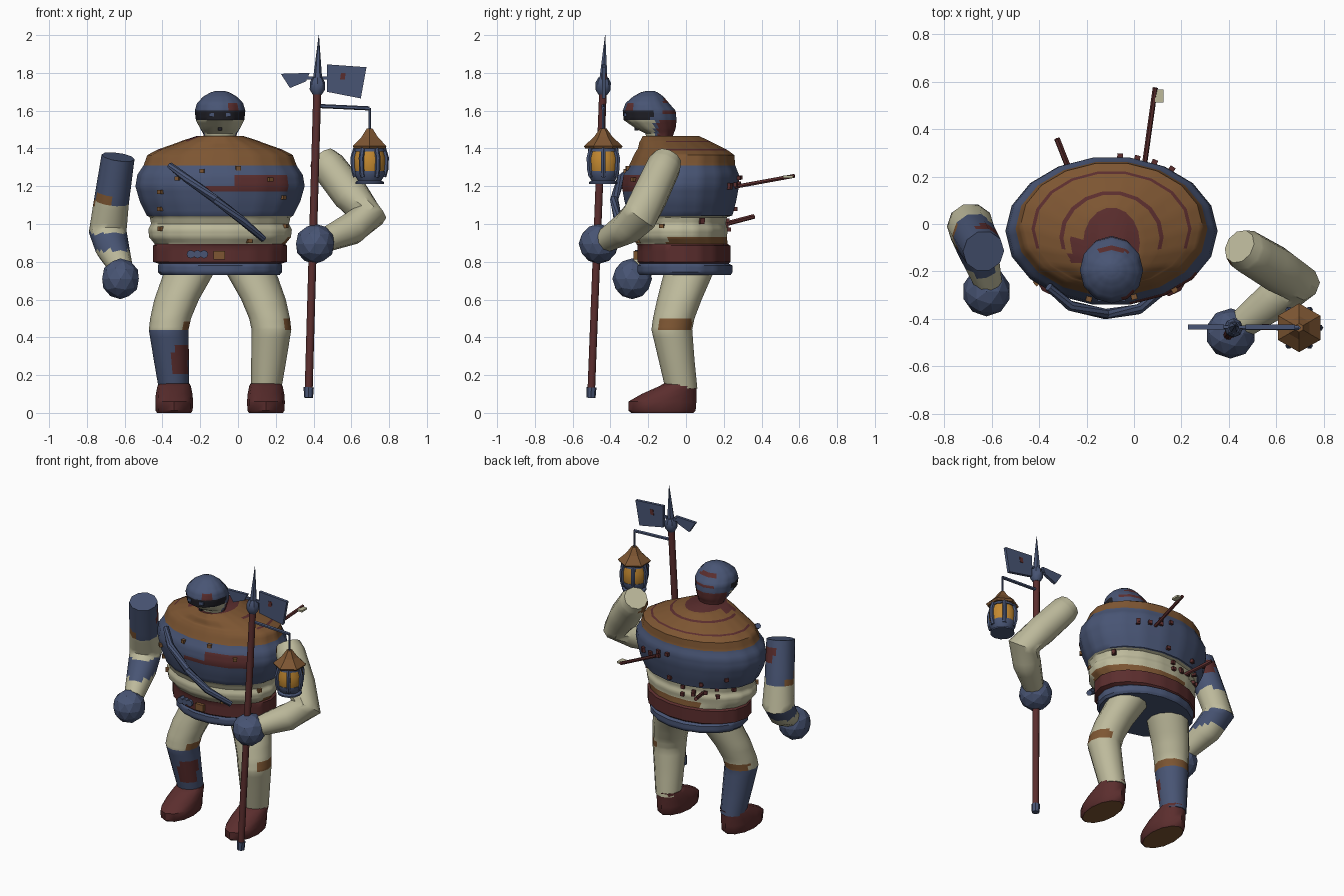
import bpy, math, random
from mathutils import Vector as V

cube = bpy.data.objects.get("Cube")
if cube:
    bpy.data.objects.remove(cube, do_unlink=True)

PALETTE = {
    "navy": (0.065, 0.09, 0.175), "brown": (0.205, 0.092, 0.032),
    "cream": (0.51, 0.49, 0.33), "maroon": (0.105, 0.027, 0.027),
    "amber": (0.55, 0.25, 0.03), "black": (0.014, 0.014, 0.02)}
MATS = {}
for key, rgb in PALETTE.items():
    m = bpy.data.materials.new(key)
    m.use_nodes = True
    m.diffuse_color = (*rgb, 1)
    m.node_tree.nodes["Principled BSDF"].inputs["Base Color"].default_value = (*rgb, 1)
    MATS[key] = m


def build(name, verts, faces, rule, smooth=True):
    """Make an object; rule is a colour name or a function of the face centre."""
    me = bpy.data.meshes.new(name)
    me.from_pydata([tuple(v) for v in verts], [], faces)
    slots = []
    for p in me.polygons:
        col = rule(p.center) if callable(rule) else rule
        if col not in slots:
            slots.append(col)
            me.materials.append(MATS[col])
        p.material_index = slots.index(col)
        p.use_smooth = smooth
    if smooth:
        me.set_sharp_from_angle(angle=math.radians(40))
    ob = bpy.data.objects.new(name, me)
    bpy.context.collection.objects.link(ob)
    return ob


def loft(name, rings, rule, across=1, smooth=True):
    """Skin a stack of equal rings, with extra straight rows between them."""
    rows = []
    for a, b in zip(rings, rings[1:]):
        rows += [[p.lerp(q, i / across) for p, q in zip(a, b)] for i in range(across)]
    rows.append(rings[-1])
    n = len(rows[0])
    faces = [(r*n + i, r*n + (i+1) % n, (r+1)*n + (i+1) % n, (r+1)*n + i)
             for r in range(len(rows) - 1) for i in range(n)]
    faces += [tuple(reversed(range(n))), tuple((len(rows)-1)*n + i for i in range(n))]
    return build(name, [v for r in rows for v in r], faces, rule, smooth)


def ring(c, rx, ry, sides, sub=1, turn=0.0):
    """Level oval with straight sides, each split into sub pieces."""
    pts = [V((c[0] + rx*math.cos(turn + math.tau*i/sides),
              c[1] + ry*math.sin(turn + math.tau*i/sides), c[2])) for i in range(sides)]
    return [p.lerp(pts[(i+1) % sides], k/sub) for i, p in enumerate(pts) for k in range(sub)]


def tube(name, path, rule, sides=12, across=1, sub=1, smooth=True):
    """Loft round rings along a path of (point, radius)."""
    pts = [V(p) for p, _ in path]
    rings = []
    for i, (_, r) in enumerate(path):
        a = (pts[i] - pts[i-1]).normalized() if i else V()
        b = (pts[i+1] - pts[i]).normalized() if i + 1 < len(pts) else V()
        q = V((0, 0, 1)).rotation_difference(a + b)
        rings.append([q @ v + pts[i] for v in ring((0, 0, 0), r, r, sides, sub)])
    return loft(name, rings, rule, across, smooth)


def box(name, c, size, col, yaw=0.0):
    rings = []
    for s in (-1, 1):
        rings.append([V((c[0] + x*size[0]/2*math.cos(yaw) - y*size[1]/2*math.sin(yaw),
                         c[1] + x*size[0]/2*math.sin(yaw) + y*size[1]/2*math.cos(yaw),
                         c[2] + s*size[2]/2)) for x, y in ((-1, -1), (1, -1), (1, 1), (-1, 1))])
    return loft(name, rings, col, smooth=False)


def plate(name, outline, y, thick, rule):
    return loft(name, [[V((x, y + s*thick/2, z)) for x, z in outline] for s in (1, -1)],
                rule, across=1, smooth=False)


# Torso: rows of height, half width, half depth, depth centre
CX = -0.095
ROWS = [(.73, .315, .245, -.005), (.745, .328, .255, -.005), (.78, .328, .255, -.005),
        (.79, .325, .24, -.01), (.80, .355, .25, -.01), (.885, .355, .25, -.01),
        (.893, .345, .245, -.02), (.93, .375, .255, -.035), (.97, .38, .26, -.035),
        (1.0, .365, .25, -.035), (1.035, .372, .26, -.04), (1.045, .388, .28, -.03),
        (1.12, .425, .3, -.03), (1.2, .448, .315, -.03), (1.26, .438, .31, -.025),
        (1.31, .405, .285, -.02), (1.365, .385, .27, -.01), (1.39, .338, .245, -.02),
        (1.396, .324, .237, -.022), (1.433, .22, .195, -.055), (1.44, .203, .185, -.06),
        (1.467, .12, .15, -.08)]


def torso_colour(c):
    x, y, z = c
    if z < .79: return "navy"
    if z < .893: return "maroon"
    if z < 1.04:
        return "brown" if z < .925 and y > -.1 and x > -.25 else "cream"
    if z < 1.31:
        patch = y < 0 and 1.165 < z < 1.26 and x < .27 and x > (-.03 if z > 1.21 else -.16)
        return "maroon" if patch else "navy"
    if y > -.1 and (1.39 < z < 1.396 or 1.433 < z < 1.44): return "maroon"
    if -.27 < x < -.08 and -.17 < y < -.06 and z > 1.43: return "maroon"
    return "brown"


loft("torso", [ring((CX, cy, z), rx, ry, 18, 4) for z, rx, ry, cy in ROWS], torso_colour, 3)


def on_torso(x, z, side):
    """Point and yaw on the torso surface; side is -1 front, 1 back."""
    for a, b in zip(ROWS, ROWS[1:]):
        if a[0] <= z <= b[0]:
            t = (z - a[0]) / (b[0] - a[0])
            rx, ry, cy = (a[k] + (b[k] - a[k])*t for k in (1, 2, 3))
            ang = side * math.acos(max(-1, min(1, (x - CX) / rx)))
            return (CX + rx*math.cos(ang), cy + ry*math.sin(ang), z), ang


# Rivets on the plates
FRONT = [(-.32, 1.24), (-.19, 1.28), (0, 1.295), (.17, 1.235), (.24, 1.14), (-.41, 1.17),
         (-.41, 1.08), (-.41, .975), (.06, .91), (.25, .99)]
for x, z in FRONT:
    p, a = on_torso(x, z, -1)
    box("front_rivet", p, (.025, .025, .022), "brown", a)
random.seed(4)
for i in range(20):
    p, a = on_torso(-.42 + .65*(i % 10)/9, random.uniform(.95, 1.27), 1)
    box("back_rivet", p, (.028, .024, .022), "maroon", a)

# Belt fittings and chest strap
box("belt_buckle", (-.1, -.262, .835), (.06, .03, .045), "brown")
for x in (-.25, -.215, -.18):
    tube("belt_loop", [((x, -.22, .84), .022), ((x, -.27, .84), .022)], "navy", 8)
tube("chest_strap", [((-.36, -.265, 1.31), .018), ((-.27, -.345, 1.24), .022),
                     ((-.12, -.38, 1.13), .022), ((.02, -.36, 1.02), .022),
                     ((.135, -.27, .92), .018)], "navy", 8)

# Arrows stuck in the back
tube("long_arrow", [((.04, .22, 1.19), .011), ((.09, .575, 1.255), .011)], "maroon", 6)
box("arrow_feather", (.107, .54, 1.25), (.035, .055, .012), "cream")
tube("short_arrow", [((-.25, .17, .99), .013), ((-.325, .36, 1.04), .013)], "maroon", 6)


# Head with helmet, visor and jaw
def head_colour(c):
    x, y, z = c
    if z < 1.55:
        return "cream" if y < -.17 else "maroon" if y > -.15 else "navy"
    if z < 1.6 and y < -.18: return "black"
    if -.06 < x < 0 and 1.6 < z < 1.64 and y < -.2: return "maroon"
    if y > -.12 and x > -.16 and (1.585 < z < 1.605 or 1.64 < z < 1.665): return "maroon"
    return "navy"


HEAD = [(1.46, .085, .07, -.14), (1.48, .09, .075, -.14), (1.505, .105, .105, -.16),
        (1.55, .128, .14, -.19), (1.6, .134, .14, -.195), (1.64, .122, .115, -.205),
        (1.675, .088, .08, -.2), (1.697, .05, .045, -.195), (1.705, .02, .02, -.19)]
loft("head", [ring((CX, cy, z), rx, ry, 12, 3) for z, rx, ry, cy in HEAD], head_colour, 3)
for x in (-.14, -.05):
    box("eye", (x, -.322, 1.578), (.028, .012, .02), "navy")
box("mouth", (CX, -.262, 1.505), (.02, .02, .018), "black")


# Legs and boots, mirrored about the body centre
def leg_colour(c):
    x, y, z = c
    if x > CX:
        return "brown" if .44 < z < .5 and x > .14 and -.15 < y < .03 else "cream"
    if z > .44:
        return "brown" if z < .49 and (y > -.03 or x > -.29) else "cream"
    return "maroon" if .22 < z < .36 and x > -.345 and y < -.06 else "navy"


LEG = [(.13, .245, .08, .085, -.025), (.28, .258, .093, .095, -.05), (.44, .272, .105, .108, -.075),
       (.5, .262, .108, .11, -.065), (.6, .23, .118, .118, -.035), (.73, .17, .132, .13, .01),
       (.8, .14, .135, .135, .03)]
BOOT = [(0, .09, .165, -.125), (.012, .098, .178, -.127), (.06, .1, .18, -.125),
        (.1, .097, .145, -.09), (.14, .089, .1, -.045), (.155, .082, .088, -.03)]
for side, word in ((-1, "right"), (1, "left")):
    loft(word + "_leg", [ring((CX + side*dx, cy, z), rx, ry, 12, 2)
                         for z, dx, rx, ry, cy in LEG], leg_colour, 4)
    loft(word + "_boot", [ring((CX + side*.243, cy, z), rx, ry, 12) for z, rx, ry, cy in BOOT],
         lambda c: "brown" if c.z < .003 else "maroon")


# Arms, from wrist to shoulder
def right_arm_colour(c):
    x, y, z = c
    if z > 1.11:
        if z < 1.15 and x < -.67 and y < 0: return "brown"
        return "maroon" if 1.22 < z < 1.33 and y > -.08 and x > -.66 else "navy"
    return "navy" if .86 < z < .95 else "cream"


tube("right_arm", [((-.615, -.25, .76), .06), ((-.665, -.09, .87), .09), ((-.69, -.01, .96), .1),
                   ((-.67, -.055, 1.12), .093), ((-.635, -.115, 1.355), .088)],
     right_arm_colour, 10, 5, 2)
tube("left_arm", [((.46, -.42, .915), .065), ((.6, -.315, .975), .088), ((.685, -.245, 1.04), .1),
                  ((.6, -.19, 1.15), .097), ((.475, -.115, 1.31), .092), ((.445, -.095, 1.35), .075)],
     lambda c: "brown" if c.x < .41 and 1.25 < c.z < 1.34 and c.y < -.08 else "cream", 10, 4, 2)

# Gauntlets
for word, loc, size in (("right", (-.622, -.285, .71), (.102, .105, .108)),
                        ("left", (.408, -.462, .895), (.106, .106, .106))):
    bpy.ops.mesh.primitive_ico_sphere_add(subdivisions=2, radius=1, location=loc)
    hand = bpy.context.object
    hand.name = word + "_fist"
    hand.scale = size
    hand.data.materials.append(MATS["navy"])


# Polearm
def pole(z):
    return (.373 + .0286*(z - .08), -.503 + .039*(z - .08), z)


tube("pole_shaft", [(pole(.1), .021), (pole(1.72), .021)], "maroon", 10)
tube("pole_foot", [(pole(.08), .024), (pole(.135), .027)], "navy", 8)
tube("pole_collar", [(pole(1.685), .024), (pole(1.71), .04), (pole(1.75), .04), (pole(1.775), .027)],
     "navy", 8)
tube("spear_tip", [(pole(1.76), .025), (pole(2.0), .001)], "navy", 6)
plate("axe_blade", [(.47, 1.7), (.65, 1.665), (.68, 1.83), (.47, 1.845)], -.435, .02, "navy")
plate("blade_stain", [(.54, 1.765), (.565, 1.765), (.57, 1.8), (.545, 1.8)], -.435, .026, "maroon")
plate("back_spike", [(.275, 1.72), (.36, 1.755), (.38, 1.8), (.227, 1.795)], -.435, .02, "navy")
plate("head_bar", [(.36, 1.765), (.48, 1.765), (.48, 1.78), (.36, 1.78)], -.435, .014, "navy")

# Lantern on its bracket
LX, LY = .697, -.438
tube("lantern_bracket", [((.42, LY, 1.625), .011), ((LX, LY, 1.612), .011)], "navy", 6)
tube("lantern_hook", [((LX, LY, 1.49), .007), ((LX, LY, 1.615), .007)], "navy", 6)


def lathe(name, profile, col, sides, turn, smooth):
    loft(name, [ring((LX, LY, z), r, r, sides, 1, turn) for z, r in profile], col, 1, smooth)


lathe("lantern_roof", [(1.4, .095), (1.412, .103), (1.46, .05), (1.505, .018)], "brown", 6, math.pi/2, False)
lathe("lantern_glass", [(1.25, .07), (1.29, .082), (1.35, .085), (1.41, .068)], "amber", 12, 0, True)
lathe("lantern_base", [(1.212, .076), (1.222, .076), (1.23, .062), (1.262, .082), (1.28, .082)],
      "navy", 12, 0, True)
lathe("lantern_rim", [(1.385, .082), (1.405, .078)], "navy", 12, 0, True)
for k in range(6):
    a = math.tau * k / 6
    tube("lantern_post", [((LX + r*math.cos(a), LY + r*math.sin(a), z), .014)
                          for z, r in ((1.25, .074), (1.29, .085), (1.35, .088), (1.41, .07))], "navy", 6)
